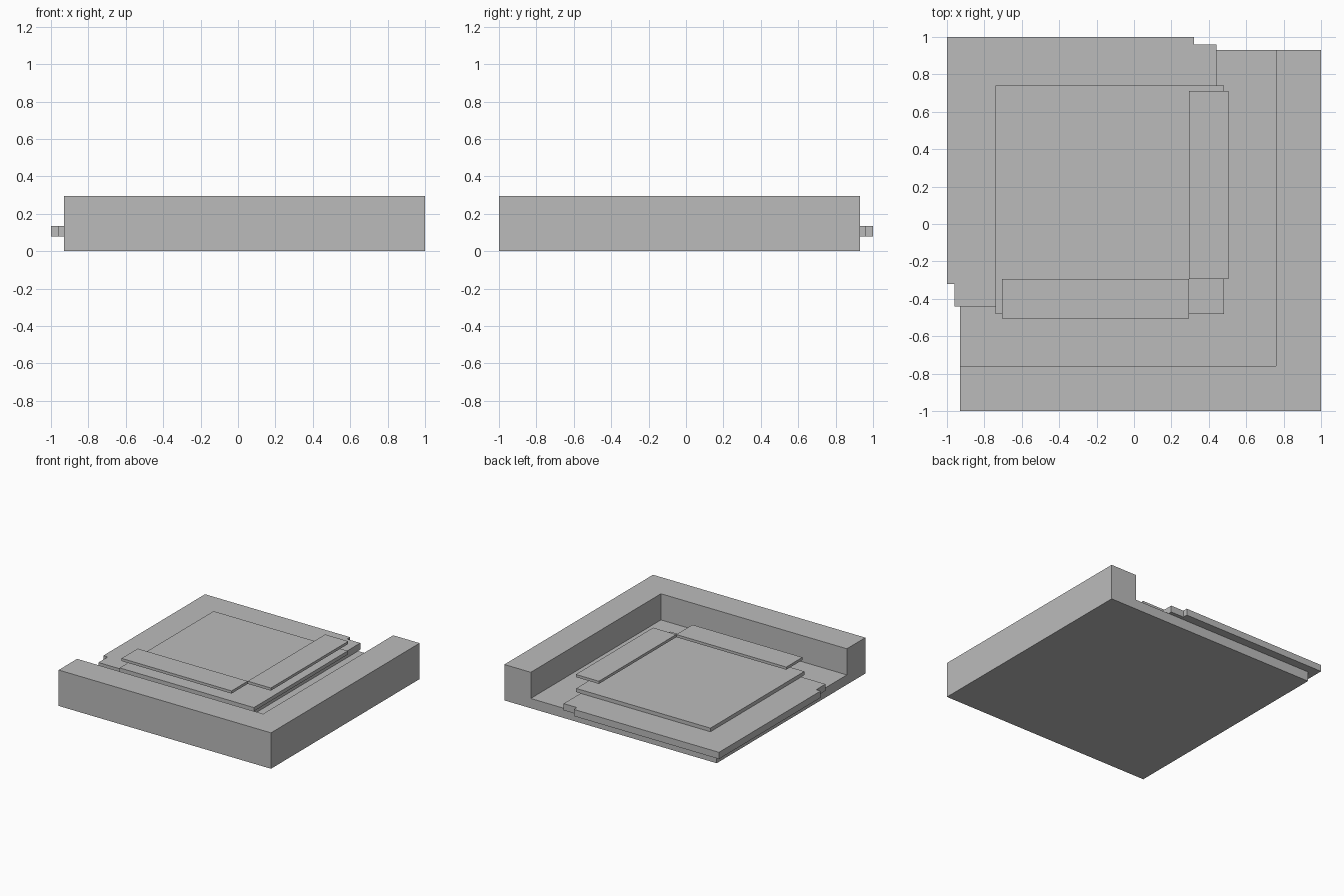
import bpy
import bmesh

cube = bpy.data.objects.get("Cube")
if cube:
    bpy.data.objects.remove(cube, do_unlink=True)

# One plain grey for every part
GREY = (0.5, 0.5, 0.5, 1.0)
grey = bpy.data.materials.new("plain grey")
grey.use_nodes = True
grey.diffuse_color = GREY
grey.node_tree.nodes["Principled BSDF"].inputs["Base Color"].default_value = GREY


def extrude_outline(name, outline, z0, z1):
    """Flat outline (counter-clockwise x, y points) raised from z0 to z1."""
    bm = bmesh.new()
    face = bm.faces.new([bm.verts.new((x, y, z0)) for x, y in outline])
    raised = bmesh.ops.extrude_face_region(bm, geom=[face])["geom"]
    verts = [v for v in raised if isinstance(v, bmesh.types.BMVert)]
    bmesh.ops.translate(bm, verts=verts, vec=(0, 0, z1 - z0))
    bmesh.ops.recalc_face_normals(bm, faces=bm.faces)
    mesh = bpy.data.meshes.new(name)
    bm.to_mesh(mesh)
    bm.free()
    mesh.materials.append(grey)
    obj = bpy.data.objects.new(name, mesh)
    bpy.context.collection.objects.link(obj)
    return obj


def box(name, x0, x1, y0, y1, z0, z1):
    return extrude_outline(name, [(x0, y0), (x1, y0), (x1, y1), (x0, y1)], z0, z1)


# Floor with an L-shaped wall on the front and left sides
FLOOR, WALL = 0.08, 0.295
box("floor_slab", -0.93, 1.0, -1.0, 0.93, 0.0, FLOOR)
extrude_outline("corner_wall", [
    (-0.93, -1.0), (1.0, -1.0), (1.0, 0.93),
    (0.76, 0.93), (0.76, -0.76), (-0.93, -0.76)], FLOOR, WALL)

# Lower plate with two stepped corners, overhanging the floor
extrude_outline("stepped_plate", [
    (-0.96, -0.44), (0.44, -0.44), (0.44, 0.96), (0.32, 0.96),
    (0.32, 1.0), (-1.0, 1.0), (-1.0, -0.32), (-0.96, -0.32)], FLOOR, 0.135)

# Thin square plate on top of it
box("upper_plate", -0.74, 0.48, -0.48, 0.74, 0.135, 0.165)

# Two raised thin strips along the front and left edges
box("front_strip", -0.705, 0.295, -0.505, -0.295, 0.24, 0.262)
box("left_strip", 0.295, 0.505, -0.295, 0.71, 0.24, 0.262)
